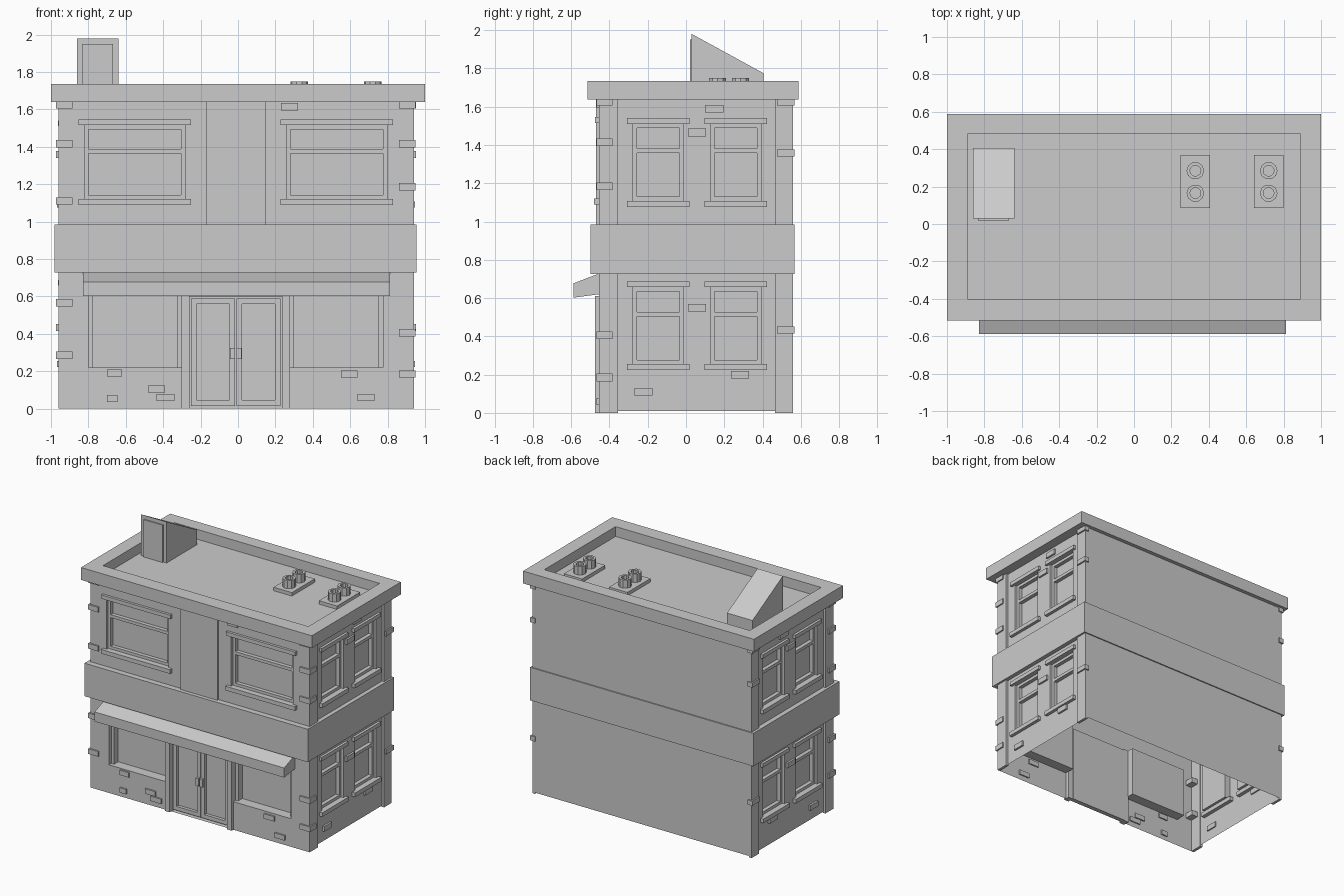
import bpy, bmesh, math
from mathutils import Vector

if "Cube" in bpy.data.objects:
    bpy.data.objects.remove(bpy.data.objects["Cube"])

CX = -0.012                       # mirror line of the facade
FRONT, BACK, LEFT, RIGHT = -0.455, 0.558, -0.96, 0.94
STEP = 0.018                      # side walls sit behind the corner pillars

# wall coordinates (u along wall, z up, d depth inward) -> world
MAPS = {
    'front': lambda u, z, d: Vector((u, FRONT + d, z)),
    'right': lambda u, z, d: Vector((RIGHT - STEP - d, u, z)),
    'left': lambda u, z, d: Vector((LEFT + STEP + d, -u, z)),
    'back': lambda u, z, d: Vector((-u, BACK - d, z)),
    'world': lambda u, z, d: Vector((u, d, z)),
}


def finish(name, bm, recalc=True):
    bmesh.ops.remove_doubles(bm, verts=bm.verts, dist=1e-5)
    if recalc:
        bmesh.ops.recalc_face_normals(bm, faces=bm.faces)
    me = bpy.data.meshes.new(name)
    bm.to_mesh(me)
    bm.free()
    ob = bpy.data.objects.new(name, me)
    bpy.context.collection.objects.link(ob)
    return ob


def quad(bm, pts):
    bm.faces.new([bm.verts.new(p) for p in pts])


def loop(u0, u1, z0, z1):
    return [(u0, z0), (u1, z0), (u1, z1), (u0, z1)]


def prism(name, profile, m):
    """Closed solid: m(point, end) places the profile at both ends."""
    bm = bmesh.new()
    a = [bm.verts.new(m(p, 0)) for p in profile]
    b = [bm.verts.new(m(p, 1)) for p in profile]
    n = len(profile)
    bm.faces.new(a)
    bm.faces.new(b[::-1])
    for i in range(n):
        bm.faces.new((a[i], a[(i + 1) % n], b[(i + 1) % n], b[i]))
    return finish(name, bm)


def box(name, side, u0, u1, z0, z1, d0, d1):
    return prism(name, loop(u0, u1, z0, z1),
                 lambda p, e: MAPS[side](p[0], p[1], (d0, d1)[e]))


def wall(name, side, u0, u1, z0, z1, holes=()):
    """Sheet wall with recessed openings (u0, u1, z0, z1, depth)."""
    m, bm = MAPS[side], bmesh.new()
    us = sorted({u0, u1, *[h[i] for h in holes for i in (0, 1)]})
    zs = sorted({z0, z1, *[h[i] for h in holes for i in (2, 3)]})
    for a, b in zip(us, us[1:]):
        for c, d in zip(zs, zs[1:]):
            mu, mz = (a + b) / 2, (c + d) / 2
            if not any(h[0] < mu < h[1] and h[2] < mz < h[3] for h in holes):
                quad(bm, [m(u, z, 0) for u, z in loop(a, b, c, d)])
    for h in holes:
        c = loop(*h[:4])
        quad(bm, [m(u, z, h[4]) for u, z in c])
        for i in range(4):
            p, q = c[i], c[(i + 1) % 4]
            quad(bm, [m(*p, 0), m(*q, 0), m(*q, h[4]), m(*p, h[4])])
    finish(name, bm, recalc=False)


def frame(name, side, u0, u1, z0, z1, w, d0, d1):
    box(name + "_stile_a", side, u0, u0 + w, z0, z1, d0, d1)
    box(name + "_stile_b", side, u1 - w, u1, z0, z1, d0, d1)
    box(name + "_rail_low", side, u0 + w, u1 - w, z0, z0 + w, d0, d1)
    box(name + "_rail_top", side, u0 + w, u1 - w, z1 - w, z1, d0, d1)


def window(name, side, c, hw, z0, z1):
    """Sash window trim around an opening; returns the opening."""
    frame(name + "_frame", side, c - hw, c + hw, z0, z1, 0.022, 0.02, 0.05)
    zm = z0 + (z1 - z0) * 0.65
    box(name + "_crossbar", side, c - hw + 0.022, c + hw - 0.022, zm - 0.012, zm + 0.012, 0.02, 0.05)
    box(name + "_lintel", side, c - hw - 0.032, c + hw + 0.032, z1, z1 + 0.03, -0.02, 0.03)
    box(name + "_sill", side, c - hw - 0.032, c + hw + 0.032, z0 - 0.032, z0, -0.025, 0.03)
    return (c - hw, c + hw, z0, z1, 0.05)


def ring(name, outer, inner, z0, z1, floor=None):
    """Rectangular ring (x0, x1, y0, y1), optionally with a floor inside."""
    bm = bmesh.new()
    o, i = loop(*outer), loop(*inner)
    for k in range(4):
        n = (k + 1) % 4
        lo = z0 if floor is None else floor
        quad(bm, [(*o[k], z0), (*o[n], z0), (*o[n], z1), (*o[k], z1)])
        quad(bm, [(*o[k], z1), (*o[n], z1), (*i[n], z1), (*i[k], z1)])
        quad(bm, [(*i[k], z1), (*i[n], z1), (*i[n], lo), (*i[k], lo)])
        if floor is None:
            quad(bm, [(*o[n], z0), (*o[k], z0), (*i[k], z0), (*i[n], z0)])
    if floor is not None:
        quad(bm, [(*p, floor) for p in i])
        quad(bm, [(*p, z0) for p in o[::-1]])
    finish(name, bm)


# front wall with upper windows, shop windows and door
holes = []
for k, s in (("left", -1), ("right", 1)):
    holes.append(window(f"upper_{k}_window", 'front', CX + s * 0.54, 0.268, 1.12, 1.515))
    a, b = sorted((CX + s * 0.288, CX + s * 0.788))
    holes.append((a, b, 0.22, 0.61, 0.08))
    box(f"shop_{k}_jamb_a", 'front', a, a + 0.024, 0.22, 0.61, 0.03, 0.08)
    box(f"shop_{k}_jamb_b", 'front', b - 0.024, b, 0.22, 0.61, 0.03, 0.08)
    # door pillar, leaf and handle
    a, b = sorted((CX + s * 0.248, CX + s * 0.29))
    box(f"door_{k}_pillar", 'front', a, b, 0, 0.61, -0.02, 0.03)
    a, b = sorted((CX + s * 0.003, CX + s * 0.24))
    frame(f"door_{k}_leaf", 'front', a, b, 0.015, 0.59, 0.03, 0.01, 0.035)
    a, b = sorted((CX + s * 0.004, CX + s * 0.03))
    box(f"door_{k}_handle", 'front', a, b, 0.265, 0.325, -0.012, 0.02)
holes.append((CX - 0.248, CX + 0.248, 0, 0.6, 0.035))
wall("front_wall", 'front', LEFT, RIGHT, 0, 1.64, holes)
box("centre_pilaster", 'front', -0.17, 0.15, 0.98, 1.64, -0.015, 0.02)

# side walls, corner pillars and side bricks
side_bricks = [(0.10, 1.57), (0.01, 1.445), (0.01, 0.53), (0.235, 0.18), (-0.27, 0.09)]
for side, s in (('right', 1), ('left', -1)):
    holes = [window(f"{side}_window_{i}_{j}", side, s * c, 0.132, z, z + 0.402)
             for i, c in enumerate((-0.145, 0.26)) for j, z in enumerate((0.255, 1.108))]
    a, b = sorted((s * FRONT, s * BACK))
    wall(f"{side}_wall", side, a, b, 0.01, 1.64, holes)
    for k, y0, y1 in (("front", FRONT, -0.355), ("back", 0.465, BACK)):
        a, b = sorted((s * y0, s * y1))
        box(f"{side}_{k}_pillar", side, a, b, 0, 1.64, -STEP, 0.004)
    for i, (y, z) in enumerate(side_bricks):
        a, b = sorted((s * y, s * (y + 0.095)))
        box(f"{side}_brick_{i}", side, a, b, z, z + 0.04, -0.015, 0.01)
    for i, z in enumerate((0.415, 1.34, 1.605)):
        a, b = sorted((s * 0.475, s * 0.568))
        box(f"{side}_back_corner_brick_{i}", side, a, b, z, z + 0.037, -STEP - 0.012, 0.01)
wall("back_wall", 'back', -RIGHT, -LEFT, 0.01, 1.64)

# bricks wrapped round the front corners
for x0, x1, zs in ((-0.972, -0.885, (1.605, 1.395, 1.09, 0.545, 0.265)),
                   (0.86, 0.95, (1.605, 1.395, 1.165, 0.385, 0.165))):
    for i, z in enumerate(zs):
        box(f"corner_brick_{i}", 'world', x0, x1, z, z + 0.04, FRONT - 0.012, -0.385)
# loose bricks on the front
for i, (x, w, z) in enumerate([(0.23, 0.09, 1.595), (-0.70, 0.08, 0.172), (-0.70, 0.055, 0.035),
                               (-0.48, 0.09, 0.085), (-0.435, 0.095, 0.04),
                               (0.55, 0.09, 0.165), (0.64, 0.09, 0.04)]):
    box(f"front_brick_{i}", 'front', x, x + w, z, z + 0.038, -0.012, 0.01)

# belt between the floors and parapet roof
ring("belt_course", (-0.98, 0.955, -0.5, 0.567), (LEFT + 0.02, RIGHT - 0.02, FRONT, BACK), 0.727, 0.985)
ring("parapet_roof", (-1, 1, -0.515, 0.588), (-0.89, 0.89, -0.40, 0.482), 1.638, 1.735, 1.658)

# awning over the shopfront
prism("awning", [(FRONT, 0.62), (-0.588, 0.602), (-0.588, 0.677), (FRONT, 0.728)],
      lambda p, e: Vector(((-0.83, 0.812)[e], *p)))

# roof access hut with sloped top
prism("roof_hut", [(0.03, 1.658), (0.03, 1.98), (0.405, 1.775), (0.405, 1.658)],
      lambda p, e: Vector(((-0.86, -0.64)[e], *p)))
box("roof_hut_door", 'world', -0.833, -0.667, 1.658, 1.95, 0.02, 0.032)

# roof vents: base plate with two hollow fans
for i, x in enumerate((0.328, 0.72)):
    box(f"vent_base_{i}", 'world', x - 0.079, x + 0.079, 1.658, 1.685, 0.085, 0.37)
    for j, y in enumerate((0.165, 0.285)):
        bm = bmesh.new()
        prof = [(0.047, 1.685), (0.047, 1.75), (0.029, 1.75), (0.029, 1.70)]
        n = 10
        rings = [[bm.verts.new((x + r * math.cos(t * math.tau / n), y + r * math.sin(t * math.tau / n), z))
                  for t in range(n)] for r, z in prof]
        for a, b in zip(rings, rings[1:]):
            for t in range(n):
                u = (t + 1) % n
                bm.faces.new((a[t], a[u], b[u], b[t]))
        bm.faces.new(rings[-1])
        finish(f"vent_fan_{i}_{j}", bm, recalc=False)
